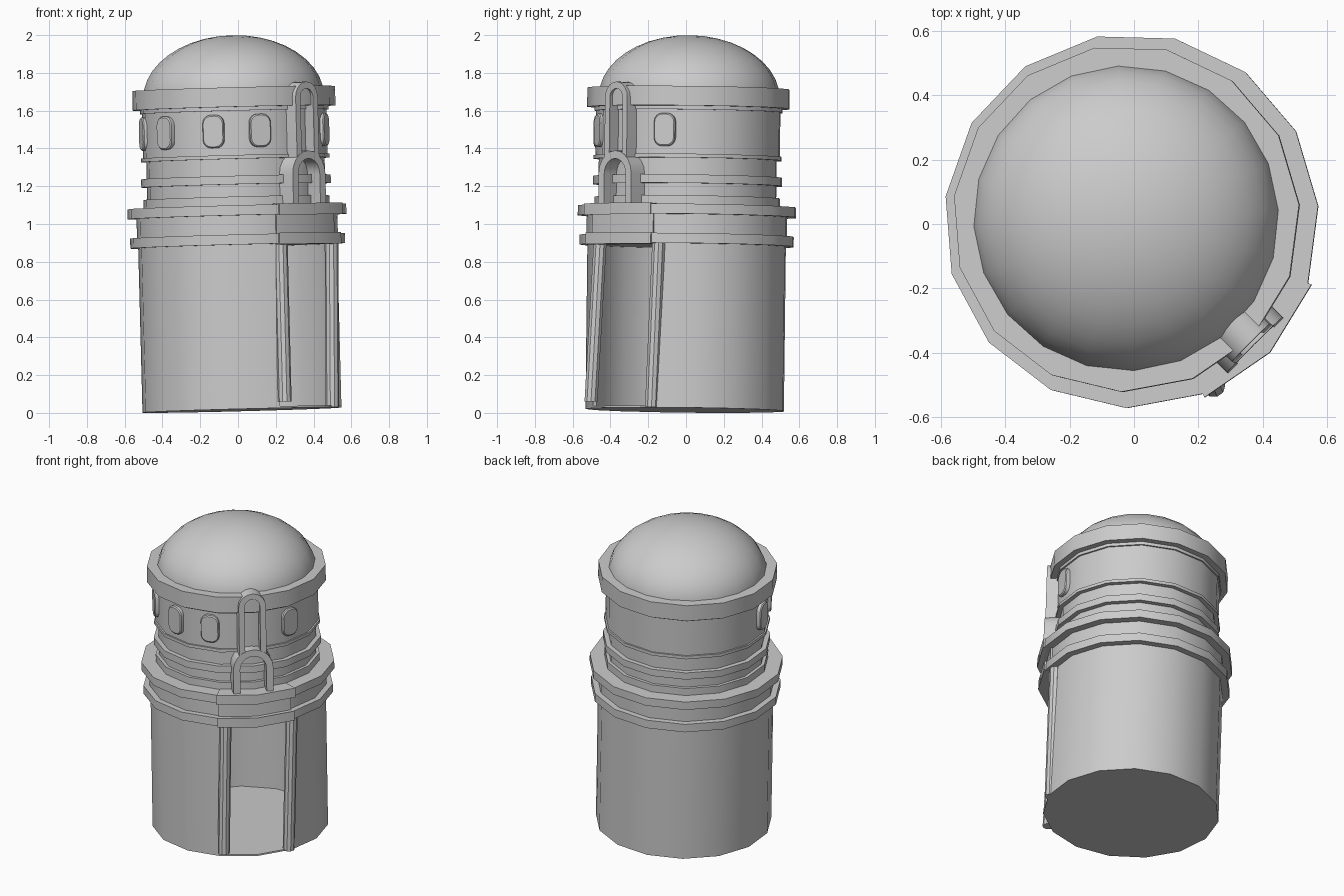
import bpy, bmesh, math
from mathutils import Vector, Matrix

if "Cube" in bpy.data.objects:
    bpy.data.objects.remove(bpy.data.objects["Cube"])

# The whole tower leans very slightly
LEAN = (Matrix.Translation((0.02, -0.003, 0)) @ Matrix.Rotation(-0.012, 4, 'X')
        @ Matrix.Rotation(-0.026, 4, 'Y'))
SIDES, PHASE = 15, 4.5


def skin(name, rings, loop=False, ring_closed=True, matrix=LEAN):
    """Bridge a series of equal-length point rings into one mesh object."""
    bm = bmesh.new()
    vs = [[bm.verts.new(p) for p in r] for r in rings]
    n, m = len(vs), len(vs[0])
    for i in range(n if loop else n - 1):
        a, b = vs[i], vs[(i + 1) % n]
        for j in range(m if ring_closed else m - 1):
            k = (j + 1) % m
            bm.faces.new((a[j], a[k], b[k], b[j]))
    if not loop:
        bm.faces.new(vs[0])
        bm.faces.new(vs[-1])
    bmesh.ops.remove_doubles(bm, verts=bm.verts, dist=1e-5)
    bmesh.ops.recalc_face_normals(bm, faces=bm.faces)
    bm.transform(matrix)
    me = bpy.data.meshes.new(name)
    bm.to_mesh(me)
    bm.free()
    ob = bpy.data.objects.new(name, me)
    bpy.context.collection.objects.link(ob)
    bpy.ops.object.select_all(action='DESELECT')
    ob.select_set(True)
    bpy.context.view_layer.objects.active = ob
    bpy.ops.object.shade_smooth_by_angle(angle=math.radians(30))
    return ob


def polar(r, deg, z):
    a = math.radians(deg)
    return Vector((r * math.cos(a), r * math.sin(a), z))


def lathe(name, profile, sides=SIDES, phase=PHASE, first=0, count=None, closed=True):
    """Turn (radius, z) points around z; count limits it to a sector."""
    full = count is None
    steps = range(sides) if full else range(first, first + count + 1)
    rings = [[polar(r, phase + 360 / sides * i, z) for r, z in profile] for i in steps]
    return skin(name, rings, full, closed)


def facing(deg, r, u, z):
    """Point u sideways on a plane at distance r that faces direction deg."""
    return polar(r, deg, z) + polar(u, deg + 90, 0)


def arch(name, deg, half, z0, z1, t, front, back):
    pts = [(half, half - t, z0, z0)]
    zc = z1 - half
    rings = []
    path = [(1, None)] + [(math.cos(math.pi * i / 10), math.sin(math.pi * i / 10))
                          for i in range(11)] + [(-1, None)]
    for c, s in path:
        zo, zi = (z0, z0) if s is None else (zc + half * s, zc + (half - t) * s)
        o, i = half * c, (half - t) * c
        rings.append([facing(deg, front, o, zo), facing(deg, front, i, zi),
                      facing(deg, back, i, zi), facing(deg, back, o, zo)])
    return skin(name, rings)


# Lower wall leaves a doorway two facets wide (-67.5 to -19.5 degrees)
lathe("body_wall", [(0.53, 0.015), (0.53, 0.9), (0.51, 0.9), (0.51, 0.015)],
      first=-1, count=13)
lathe("floor", [(0, 0.015), (0.53, 0.015), (0.53, 0.025), (0, 0.025)])

# Gallery with two flanges
gallery = [(0.572, 0.885), (0.572, 0.938), (0.535, 0.938), (0.535, 1.04),
           (0.583, 1.04), (0.583, 1.093)]
lathe("gallery", [(0, 0.885)] + gallery + [(0.46, 1.093)], closed=False)

# Slightly raised gallery section over the doorway
lathe("door_lintel", [(0.5, 0.88)] + [(r + 0.012, z + (0.004 if i % 2 or i == 5 else -0.004))
      for i, (r, z) in enumerate(gallery)] + [(0.5, 1.097)], first=-3, count=2)

# Banded neck, window storey and top rim
lathe("upper_tower", [
    (0.46, 1.09), (0.495, 1.09), (0.495, 1.14), (0.475, 1.14), (0.475, 1.205),
    (0.505, 1.205), (0.505, 1.25), (0.475, 1.25), (0.475, 1.34), (0.502, 1.34),
    (0.502, 1.36), (0.492, 1.36), (0.492, 1.595), (0.502, 1.595), (0.502, 1.615),
    (0.54, 1.615), (0.54, 1.718), (0.46, 1.718)], closed=False)

# Dome
lathe("dome", [(0.48 * math.cos(math.pi * i / 20), 1.67 + 0.33 * math.sin(math.pi * i / 20))
               for i in range(11)], sides=20, phase=3, closed=False)

# Windows either side of the arch
for n, deg in enumerate((-15, -74, -103, -138, -168)):
    outline = []
    for q, (sx, sz) in enumerate(((1, 1), (-1, 1), (-1, -1), (1, -1))):
        for k in range(5):
            a = math.radians(90 * q + 22.5 * k)
            outline.append((sx * 0.012 + 0.045 * math.cos(a), 1.487 + sz * 0.043 + 0.045 * math.sin(a)))
    skin(f"window_{n + 1}", [[facing(deg, r, u * s, 1.487 + (z - 1.487) * s) for u, z in outline]
                             for r, s in ((0.46, 1), (0.5, 1), (0.506, 0.92))])

# Stacked arches above the doorway
arch("lower_arch", -45, 0.122, 1.09, 1.375, 0.042, 0.55, 0.44)
arch("upper_arch", -45, 0.083, 1.33, 1.74, 0.036, 0.547, 0.46)

# Leaning door posts
for name, lo, hi in (("left_door_post", (0.248, -0.503, 0.06), (0.227, -0.455, 0.9)),
                     ("right_door_post", (0.50, -0.183, 0.03), (0.495, -0.145, 0.9))):
    skin(name, [[Vector(p) + polar(0.036, 36 * i, 0) for i in range(10)] for p in (lo, hi)],
         matrix=Matrix.Identity(4))
